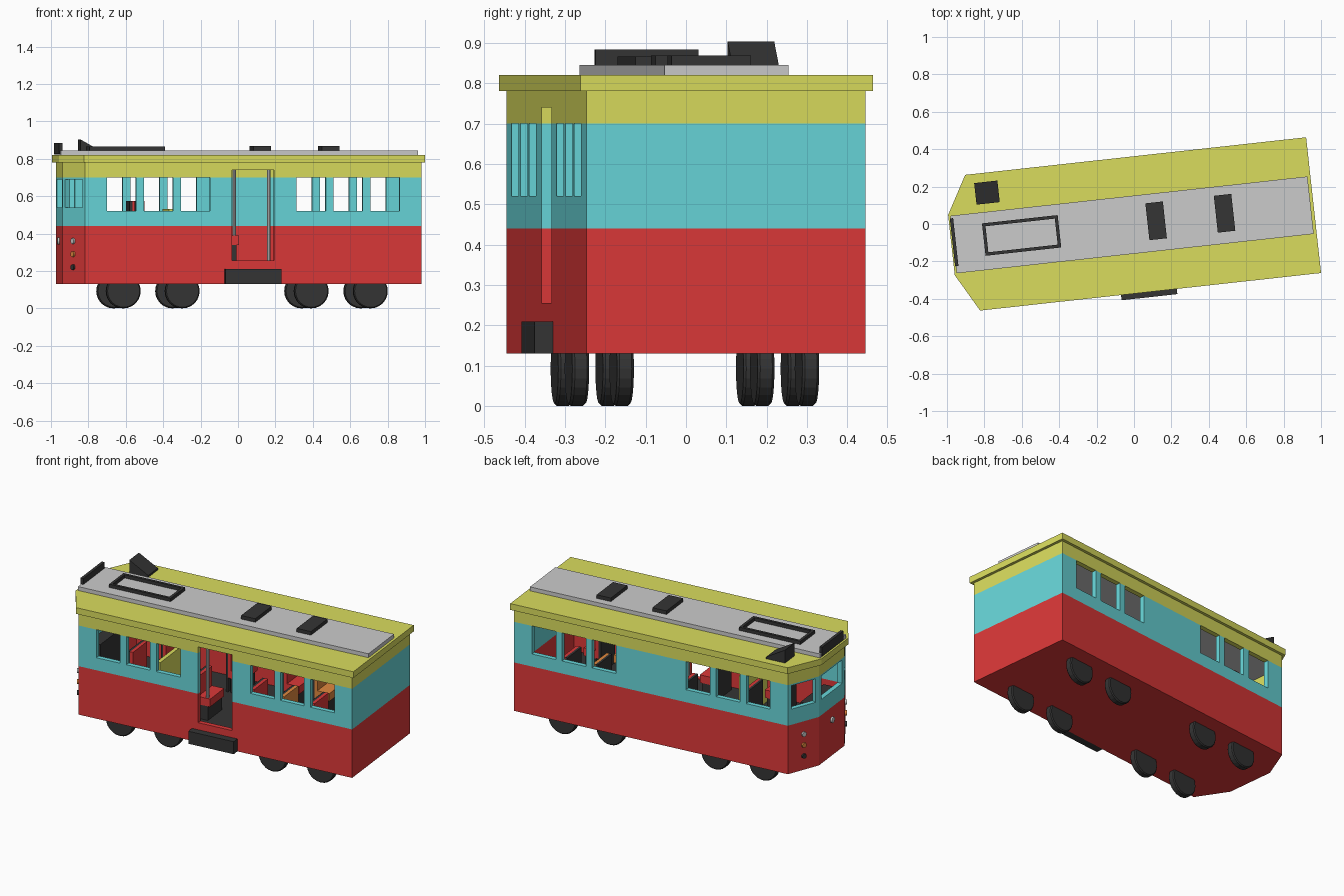
import bpy, bmesh
from math import radians, pi, atan2
from mathutils import Matrix, Vector

if "Cube" in bpy.data.objects:
    bpy.data.objects.remove(bpy.data.objects["Cube"])

# whole tram is turned slightly about z
PLACE = Matrix.Translation((0, -0.005, 0)) @ Matrix.Rotation(radians(6.29), 4, 'Z')
MATS = {}
COLORS = dict(red=(0.72, 0.04, 0.04), cyan=(0.14, 0.68, 0.70), yellow=(0.70, 0.72, 0.11),
              dark=(0.035, 0.035, 0.035), orange=(0.75, 0.25, 0.05))


def finish(name, bm, color=None):
    bmesh.ops.recalc_face_normals(bm, faces=bm.faces)
    me = bpy.data.meshes.new(name)
    bm.to_mesh(me)
    bm.free()
    ob = bpy.data.objects.new(name, me)
    bpy.context.collection.objects.link(ob)
    ob.matrix_world = PLACE
    if color:
        if color not in MATS:
            MATS[color] = bpy.data.materials.new(color)
            MATS[color].diffuse_color = (*COLORS[color], 1)
        me.materials.append(MATS[color])
    return ob


def box(name, x, y, z, color=None):
    bm = bmesh.new()
    mid = Vector([(a + b) / 2 for a, b in (x, y, z)])
    size = [b - a for a, b in (x, y, z)]
    bmesh.ops.create_cube(bm, size=1, matrix=Matrix.Translation(mid) @ Matrix.Diagonal((*size, 1)))
    return finish(name, bm, color)


def prism(name, outline, z0, z1, color):
    bm = bmesh.new()
    f = bm.faces.new([bm.verts.new((x, y, z0)) for x, y in outline])
    ext = bmesh.ops.extrude_face_region(bm, geom=[f], use_keep_orig=True)
    bmesh.ops.translate(bm, vec=(0, 0, z1 - z0),
                        verts=[v for v in ext['geom'] if isinstance(v, bmesh.types.BMVert)])
    return finish(name, bm, color)


def ring(name, outer, inner, z0, z1, color):
    bm = bmesh.new()
    loops = [[bm.verts.new((x, y, z)) for x, y in pts]
             for pts, z in ((outer, z0), (outer, z1), (inner, z1), (inner, z0))]
    n = len(outer)
    for k in range(4):
        a, b = loops[k], loops[(k + 1) % 4]
        for i in range(n):
            j = (i + 1) % n
            bm.faces.new((a[i], a[j], b[j], b[i]))
    return finish(name, bm, color)


def cylinder(name, center, normal, r, depth, seg, color=None, chamfer=0):
    bm = bmesh.new()
    rot = Vector((0, 0, 1)).rotation_difference(Vector(normal)).to_matrix().to_4x4()
    bmesh.ops.create_cone(bm, cap_ends=True, segments=seg, radius1=r, radius2=r, depth=depth,
                          matrix=Matrix.Translation(center) @ rot)
    if chamfer:
        rim = [e for e in bm.edges if any(len(f.verts) > 4 for f in e.link_faces)]
        bmesh.ops.bevel(bm, geom=rim, offset=chamfer, segments=1, affect='EDGES')
    return finish(name, bm, color)


def cut(ob, cutters):
    for c in cutters:
        m = ob.modifiers.new('cut', 'BOOLEAN')
        m.operation, m.solver, m.object = 'DIFFERENCE', 'EXACT', c
    bpy.context.view_layer.update()
    dg = bpy.context.evaluated_depsgraph_get()
    me = bpy.data.meshes.new_from_object(ob.evaluated_get(dg))
    ob.modifiers.clear()
    ob.data = me


def outline(rear, half, taper, front, nose):
    return [(rear, -half), (rear, half), (taper, half), (front, nose), (front, -nose), (taper, -half)]


BODY = outline(0.949, 0.348, -0.861, -0.961, 0.155)
INNER = outline(0.919, 0.318, -0.843, -0.931, 0.147)
ROOF = outline(0.966, 0.365, -0.868, -0.982, 0.162)

# body shell in three colour bands
lower = ring('lower_wall', BODY, INNER, 0.13, 0.44, 'red')
middle = ring('window_wall', BODY, INNER, 0.44, 0.70, 'cyan')
upper = ring('upper_wall', BODY, INNER, 0.70, 0.78, 'yellow')
prism('underside', INNER, 0.13, 0.15, 'red')
prism('floor', INNER, 0.235, 0.25, 'dark')
prism('ceiling', INNER, 0.765, 0.78, None)
prism('roof', ROOF, 0.78, 0.82, 'yellow')

# openings: side windows, windscreens and the doorway
door = box('door_cutter', (-0.07, 0.155), (-0.45, -0.25), (0.255, 0.74))
cutters = []
for x in (-0.743, -0.544, -0.345, 0.277, 0.475, 0.674):
    cutters.append(box('window_cutter', (x, x + 0.157), (-0.5, 0.5), (0.52, 0.75)))
cutters.append(box('screen_cutter', (-1.1, -0.85), (-0.125, 0.125), (0.54, 0.69)))
for s in (-1, 1):
    c = box('screen_cutter', (-0.08, 0.08), (-0.083, 0.083), (0.54, 0.69))
    c.matrix_world = (PLACE @ Matrix.Translation((-0.911, s * 0.2515, 0))
                      @ Matrix.Rotation(atan2(s * 0.46, -0.888), 4, 'Z'))
    cutters.append(c)
cut(middle, cutters + [door])
cut(lower, [door])
cut(upper, [door])
for c in cutters + [door]:
    bpy.data.objects.remove(c)

# door step
box('door_step', (-0.11, 0.19), (-0.393, -0.346), (0.13, 0.21), 'dark')

# wheels
for x in (-0.643, -0.326, 0.368, 0.686):
    for y in (-0.231, 0.231):
        cylinder('wheel', (x, y, 0.0925), (0, 1, 0), 0.0925, 0.042, 24, 'dark', 0.006)

# roof equipment
box('roof_deck', (-0.97, 0.95), (-0.153, 0.156), (0.82, 0.845))
for x in (0.12, 0.488):
    box('roof_vent', (x - 0.047, x + 0.047), (-0.09, 0.108), (0.845, 0.868), 'dark')
for y in (-0.077, 0.08):
    box('current_frame_side', (-0.807, -0.40), (y, y + 0.017), (0.845, 0.866), 'dark')
for x in (-0.807, -0.417):
    box('current_frame_end', (x, x + 0.017), (-0.06, 0.08), (0.845, 0.866), 'dark')
box('destination_board', (-0.975, -0.957), (-0.115, 0.142), (0.825, 0.884), 'dark')

# wedge-shaped roof lamp
wedge = box('roof_wedge', (-0.825, -0.70), (0.20, 0.316), (0.82, 0.903), 'dark')
for v in wedge.data.vertices:
    if v.co.x > -0.75 and v.co.z > 0.85:
        v.co.z = 0.832

# lamps on the nose
cylinder('headlamp', (-0.964, 0, 0.36), (-1, 0, 0), 0.018, 0.016, 16)
for s in (-1, 1):
    for z, col in ((0.36, None), (0.29, 'orange'), (0.22, 'dark')):
        cylinder('side_lamp', (-0.914, s * 0.2515, z), (-0.888, s * 0.46, 0), 0.015, 0.016, 16, col)

# seats with cushion, facing rearward, dark shell behind
for x, col in ((-0.57, 'red'), (-0.14, 'red'), (0.23, 'red'), (0.43, 'orange'), (0.63, 'red')):
    for y in (-0.20, 0.20):
        ys = (y - 0.085, y + 0.085)
        top = 0.575 if x == -0.57 else 0.515
        box('seat_shell', (x, x + 0.015), ys, (0.25, top), 'dark')
        box('seat_back', (x + 0.015, x + 0.035), ys, (0.39, top), col)
        box('seat_cushion', (x + 0.015, x + 0.115), ys, (0.34, 0.39), col)
        box('seat_base', (x + 0.03, x + 0.10), ys, (0.25, 0.34), 'dark')

# driver console, partition and door poles
box('driver_console', (-0.91, -0.83), (-0.14, 0.14), (0.25, 0.50), 'dark')
box('partition', (-0.40, -0.375), (-0.25, 0.05), (0.25, 0.53), 'yellow')
for x in (-0.05, 0.135):
    cylinder('door_pole', (x, -0.27, 0.507), (0, 0, 1), 0.01, 0.516, 10)

for m in bpy.data.materials:
    if m.users and not m.is_grease_pencil:
        m.use_nodes = True
        m.node_tree.nodes["Principled BSDF"].inputs["Base Color"].default_value = m.diffuse_color
